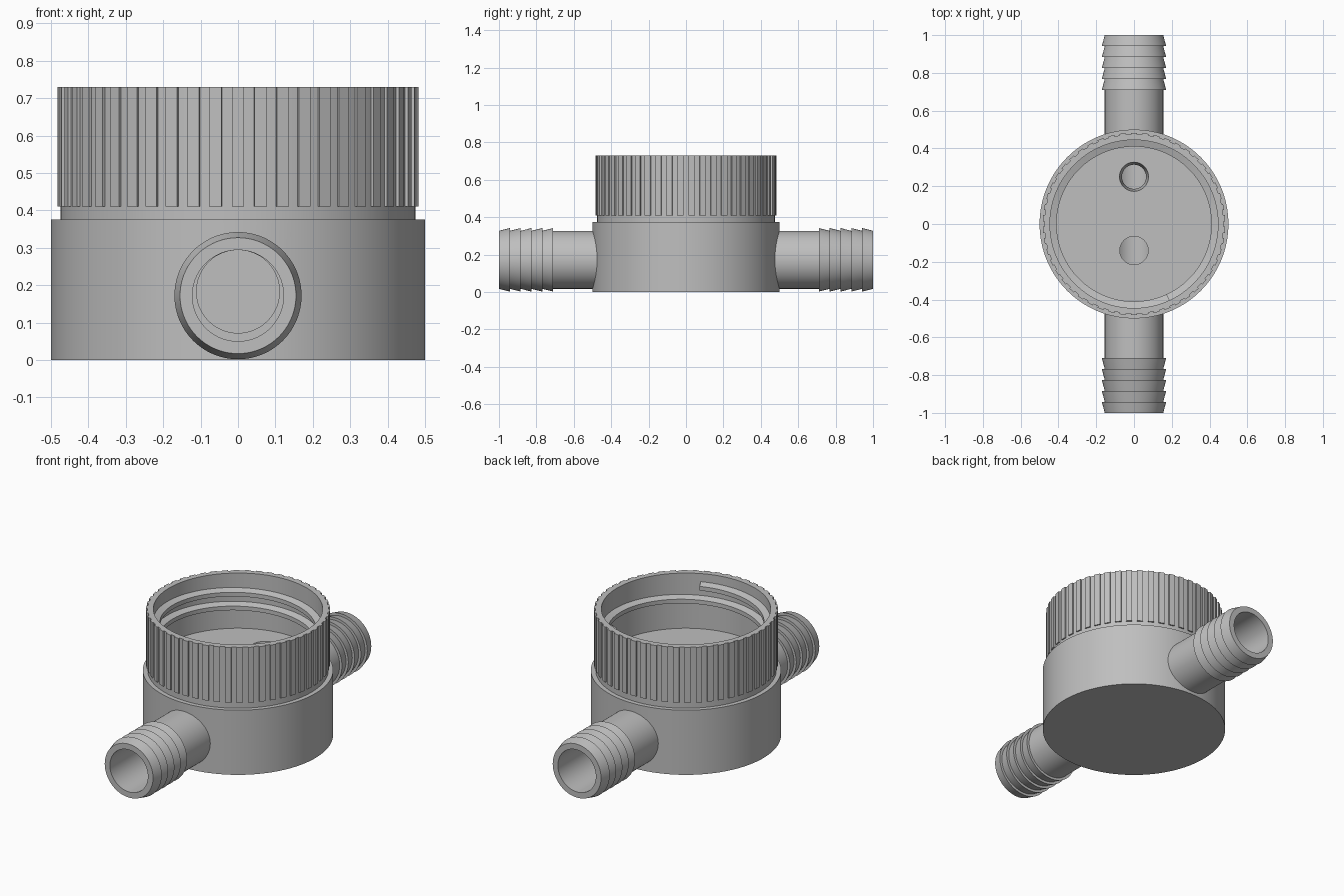
import bpy, bmesh, math
from mathutils import Matrix, Vector

cube = bpy.data.objects.get("Cube")
if cube:
    bpy.data.objects.remove(cube, do_unlink=True)

grey = bpy.data.materials.new("plain_grey")
grey.use_nodes = True
grey.diffuse_color = (0.52, 0.52, 0.52, 1)
grey.node_tree.nodes["Principled BSDF"].inputs["Base Color"].default_value = grey.diffuse_color

PIPE_Z = 0.172
FLOOR = 0.41


def make_object(name, bm):
    bmesh.ops.recalc_face_normals(bm, faces=bm.faces[:])
    mesh = bpy.data.meshes.new(name)
    bm.to_mesh(mesh)
    bm.free()
    mesh.materials.append(grey)
    obj = bpy.data.objects.new(name, mesh)
    bpy.context.collection.objects.link(obj)
    return obj


def smooth(obj, angle=30):
    bpy.ops.object.select_all(action='DESELECT')
    obj.select_set(True)
    bpy.context.view_layer.objects.active = obj
    bpy.ops.object.shade_smooth_by_angle(angle=math.radians(angle))


def lathe(name, profile, steps=96, closed=False, matrix=Matrix()):
    """Revolve (radius, height) points about z, then place the result."""
    bm = bmesh.new()
    verts = [bm.verts.new((r, 0, z)) for r, z in profile]
    pairs = list(zip(verts, verts[1:]))
    if closed:
        pairs.append((verts[-1], verts[0]))
    edges = [bm.edges.new(p) for p in pairs]
    bmesh.ops.spin(bm, geom=verts + edges, cent=(0, 0, 0), axis=(0, 0, 1),
                   angle=math.tau, steps=steps)
    bmesh.ops.remove_doubles(bm, verts=bm.verts[:], dist=1e-5)
    bmesh.ops.transform(bm, matrix=matrix, verts=bm.verts[:])
    return make_object(name, bm)


def cut(target, profile, matrix):
    """Drill a solid of revolution out of the target."""
    tool = lathe("drill", profile, 48, matrix=matrix)
    tool.hide_render = True
    mod = target.modifiers.new("drill", 'BOOLEAN')
    mod.operation = 'DIFFERENCE'
    mod.solver = 'EXACT'
    mod.object = tool
    bpy.context.view_layer.objects.active = target
    bpy.ops.object.modifier_apply(modifier=mod.name)
    bpy.data.objects.remove(tool, do_unlink=True)


def rod(radius, start, end):
    return [(0, start), (radius, start), (radius, end), (0, end)]


# Housing: base, neck and threaded collar in one turned piece
housing = lathe("housing", [
    (0, 0), (0.5, 0), (0.5, 0.375), (0.475, 0.375), (0.475, 0.73),
    (0.445, 0.73), (0.445, FLOOR), (0, FLOOR)], 128)

# Hose pipes with five barbs, and their bores through the housing
barbs = 5
barb_start, pitch = 0.71, 0.058
outline = [(0.122, 0.46), (0.155, 0.46)]
for i in range(barbs):
    y = barb_start + i * pitch
    outline += [(0.155, y), (0.17, y)]
outline += [(0.155, 1.0), (0.122, 1.0)]

for name, turn, inner_end in (("front_pipe", 90, 0.06), ("back_pipe", -90, 0.17)):
    spin = Matrix.Rotation(math.radians(turn), 4, 'X')
    place = Matrix.Translation((0, 0, PIPE_Z)) @ spin
    smooth(lathe(name, outline, 72, closed=True, matrix=place))
    cut(housing, rod(0.1225, 0.36, 0.6), place)
    cut(housing, rod(0.111, inner_end, 0.4), Matrix.Translation((0, 0, 0.183)) @ spin)

# Holes in the chamber floor: one plain, one tapered
cut(housing, rod(0.075, 0.2, 0.5), Matrix.Translation((0, -0.14, 0)))
cut(housing, [(0, 0.2), (0.064, 0.2), (0.064, 0.33), (0.077, FLOOR),
              (0.077, 0.5), (0, 0.5)], Matrix.Translation((0, 0.25, 0)))
smooth(housing)

# Grip ribs around the collar
bm = bmesh.new()
ribs = 50
for i in range(ribs):
    angle = math.tau * (i + 0.5) / ribs
    box = Matrix.Rotation(angle, 4, 'Z') @ Matrix.Translation((0.476, 0, 0.57))
    bmesh.ops.create_cube(bm, size=1, matrix=box @ Matrix.Diagonal((0.014, 0.033, 0.32, 1)))
make_object("grip_ribs", bm)

# Internal screw thread: a tapered ridge swept down a helix
bm = bmesh.new()
section = [(0.45, -0.025), (0.41, -0.012), (0.41, 0.012), (0.45, 0.025)]
turns, lead, steps = 1.8, 0.08, 180
rings = []
for i in range(steps + 1):
    t = turns * i / steps
    angle = math.radians(-65) - math.tau * t
    rings.append([bm.verts.new((r * math.cos(angle), r * math.sin(angle), 0.66 - lead * t + z))
                  for r, z in section])
for a, b in zip(rings, rings[1:]):
    for j in range(4):
        k = (j + 1) % 4
        bm.faces.new((a[j], a[k], b[k], b[j]))
bm.faces.new(rings[0])
bm.faces.new(rings[-1])
smooth(make_object("screw_thread", bm))
